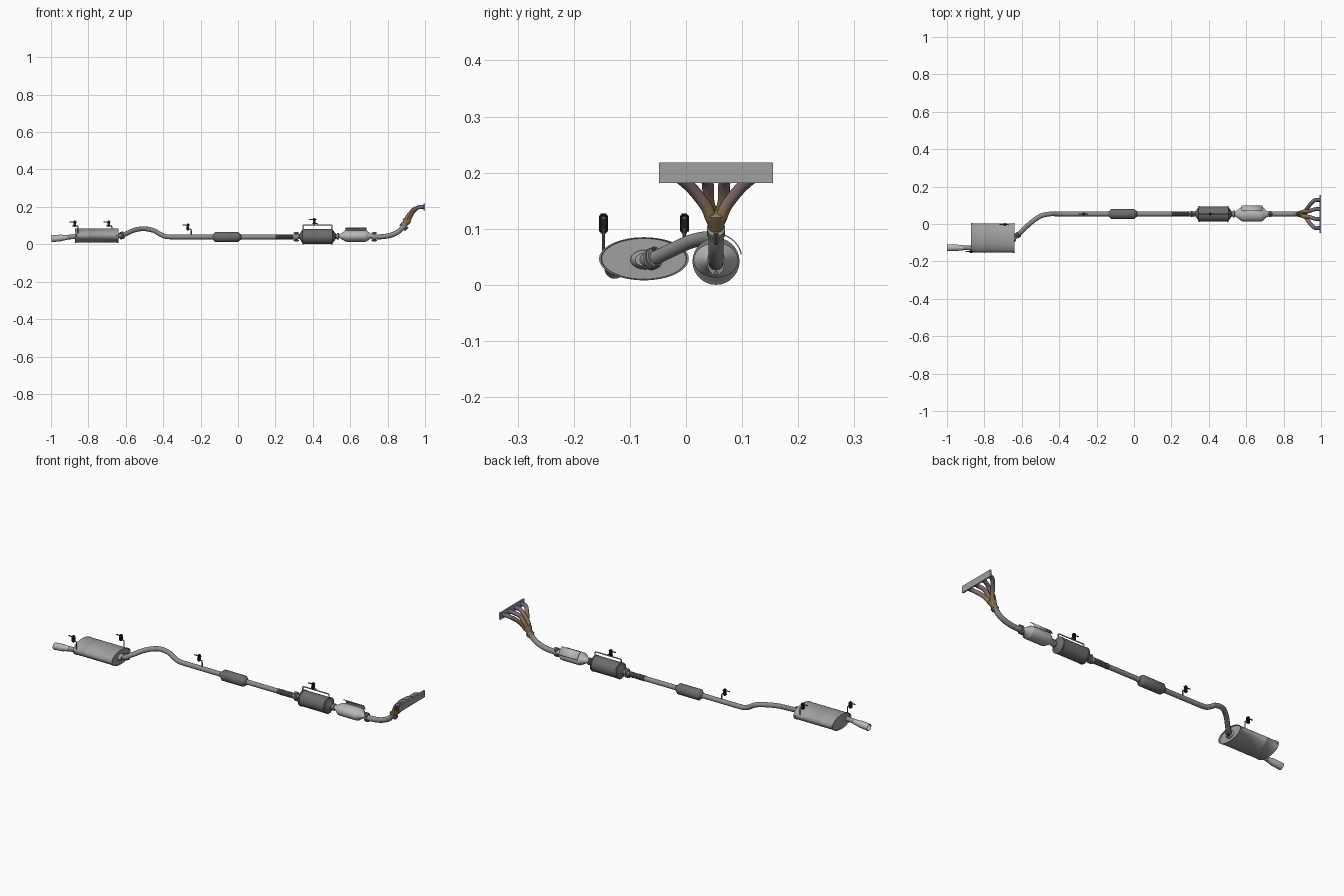
import bpy, bmesh, math
from mathutils import Vector

if "Cube" in bpy.data.objects:
    bpy.data.objects.remove(bpy.data.objects["Cube"])

def material(name, c):
    m = bpy.data.materials.new(name)
    m.diffuse_color = (*c, 1)
    m.use_nodes = True
    m.node_tree.nodes["Principled BSDF"].inputs["Base Color"].default_value = m.diffuse_color
    return m

STEEL = material("pipe steel", (0.27, 0.27, 0.265))
LIGHT = material("bright steel", (0.48, 0.48, 0.47))
SATIN = material("satin steel", (0.35, 0.35, 0.345))
DARK = material("dark steel", (0.15, 0.15, 0.15))
BLACK = material("black rubber", (0.012, 0.012, 0.013))
BLUE = material("heat blue", (0.14, 0.13, 0.25))
MAUVE = material("heat mauve", (0.23, 0.15, 0.16))
BRONZE = material("heat bronze", (0.28, 0.19, 0.09))
X, Y, Z = Vector((1, 0, 0)), Vector((0, 1, 0)), Vector((0, 0, 1))
CY = 0.0535  # y of the main pipe line

def finish(name, bm, mats, rule=None, angle=35):
    bmesh.ops.recalc_face_normals(bm, faces=bm.faces)
    for f in bm.faces:
        f.smooth = True
        if rule:
            f.material_index = rule(f.calc_center_median())
    me = bpy.data.meshes.new(name)
    bm.to_mesh(me)
    bm.free()
    for m in mats:
        me.materials.append(m)
    me.set_sharp_from_angle(angle=math.radians(angle))
    ob = bpy.data.objects.new(name, me)
    bpy.context.collection.objects.link(ob)
    return ob

def sweep(name, pts, radii, mats, sides=24, sc=(1, 1), axis=None, rule=None):
    """Skin rings of the given radii along points, closing both ends."""
    pts = [Vector(p) for p in pts]
    if not isinstance(radii, (list, tuple)):
        radii = [radii] * len(pts)
    bm, rings = bmesh.new(), []
    for i, p in enumerate(pts):
        t = axis or (pts[min(i + 1, len(pts) - 1)] - pts[max(i - 1, 0)])
        t = t.normalized()
        s = Y.copy() if abs(t.z) > 0.99 else Z.cross(t).normalized()
        u = t.cross(s)
        rings.append([bm.verts.new(p + s * radii[i] * sc[0] * math.cos(a) + u * radii[i] * sc[1] * math.sin(a))
                      for a in (2 * math.pi * k / sides for k in range(sides))])
    for a, b in zip(rings, rings[1:]):
        for k in range(sides):
            j = (k + 1) % sides
            bm.faces.new((a[k], a[j], b[j], b[k]))
    bm.faces.new(rings[0])
    bm.faces.new(rings[-1])
    return finish(name, bm, mats if isinstance(mats, list) else [mats], rule)

def lathe(name, prof, c, mat, axis=X, **kw):
    """Turned part: profile of (distance along axis, radius) from c."""
    axis = axis.normalized()
    return sweep(name, [Vector(c) + axis * d for d, r in prof], [r for d, r in prof], mat, axis=axis, **kw)

def smooth_path(pts, n=7):
    p = [Vector(q) for q in pts]
    p = [2 * p[0] - p[1]] + p + [2 * p[-1] - p[-2]]
    out = []
    for a, b, c, d in zip(p, p[1:], p[2:], p[3:]):
        for i in range(n):
            t = i / n
            out.append(0.5 * (2 * b + (c - a) * t + (2 * a - 5 * b + 4 * c - d) * t * t + (3 * b - a - 3 * c + d) * t ** 3))
    return out + [p[-2]]

def box(name, lo, hi, mat, bevel=0.0):
    bm = bmesh.new()
    bmesh.ops.create_cube(bm, size=1)
    for v in bm.verts:
        v.co = [(l + h) / 2 + q * (h - l) for l, h, q in zip(lo, hi, v.co)]
    if bevel:
        bmesh.ops.bevel(bm, geom=bm.edges[:], offset=bevel, segments=3, affect='EDGES')
    return finish(name, bm, [mat])

def flange(name, c, axis=X, h=0.02):
    """Two-bolt oval joint: a pair of plates with bolts above and below."""
    axis = axis.normalized()
    up = axis.cross(Z.cross(axis).normalized())
    for d in (-0.0045, 0.0045):
        lathe(name + "_plate", [(d - 0.003, 1), (d + 0.003, 1)], c, STEEL, axis, sc=(0.016, h + 0.004))
    for s in (-1, 1):
        b = Vector(c) + up * s * h
        lathe(name + "_bolt", [(-0.014, 0.003), (-0.009, 0.003), (-0.009, 0.005), (0.009, 0.005),
                               (0.009, 0.003), (0.014, 0.003)], b, DARK, axis, sides=8)

def hanger(name, x, y, top, base):
    """Rubber mount with an upper body pin and a bent lower rod."""
    box(name + "_rubber", (x - 0.007, y - 0.008, top - 0.035), (x + 0.007, y + 0.008, top), BLACK, 0.003)
    sweep(name + "_pin", [(x - 0.028, y, top - 0.008), (x + 0.011, y, top - 0.008)], 0.003, DARK, 10)
    zl = top - 0.028
    sweep(name + "_rod", smooth_path([(x - 0.011, y, zl), (x + 0.01, y, zl), (x + 0.016, y, zl - 0.003),
                                      (x + 0.018, y, zl - 0.01), (x + 0.018, y, base)], 4), 0.003, DARK, 10)

# exhaust manifold: head flange and four heat-tinted runners
box("head_flange", (0.992, -0.048, 0.182), (1.0, 0.155, 0.218), SATIN)
for i, off in enumerate((-0.076, -0.026, 0.026, 0.076)):
    s = 1 if off > 0 else -1
    up = 0.005 if abs(off) < 0.05 else -0.005
    path = smooth_path([(0.904 - up, CY + s * 0.009, 0.124 + up), (0.914 - up, CY + s * 0.011 + off * 0.1, 0.146 + up),
                        (0.936, CY + off * 0.58, 0.178 + up), (0.964, CY + off * 0.95, 0.197), (0.994, CY + off, 0.2)])
    sweep("runner_%d" % (i + 1), path, 0.0105, [BLUE, MAUVE, BRONZE], 16,
          rule=lambda c: 0 if c.x > 0.962 else 1 if c.x > 0.928 else 2)

# collector below the runners
cdir = Vector((0.5, 0, 0.87))
lathe("collector", [(0, 0.0135), (0.012, 0.0145), (0.03, 0.021), (0.04, 0.022), (0.042, 0.019)],
      (0.886, CY, 0.096), BRONZE, cdir)
flange("collector_joint", (0.887, CY, 0.096), Vector((0.7, 0, 0.7)), 0.018)

# downpipe
sweep("downpipe", smooth_path([(0.715, CY, 0.04), (0.76, CY, 0.04), (0.81, CY, 0.047), (0.855, CY, 0.066),
                               (0.888, CY, 0.098)]), 0.0135, STEEL)
flange("front_joint", (0.728, CY, 0.041))

# catalytic converter with a curved heat shield on the far upper side
lathe("converter", [(0.53, 0.33), (0.545, 0.36), (0.575, 0.95), (0.582, 1), (0.68, 1), (0.687, 0.95), (0.71, 0.4), (0.722, 0.35)],
      (0, CY, 0.044), LIGHT, sc=(0.04, 0.031))
bm = bmesh.new()
arc = [math.radians(12 + 58 * k / 10) for k in range(11)]
rows = [[bm.verts.new((x, CY + 0.047 * math.cos(a), 0.045 + 0.047 * math.sin(a))) for a in arc] for x in (0.575, 0.687)]
for k in range(10):
    bm.faces.new((rows[0][k], rows[0][k + 1], rows[1][k + 1], rows[1][k]))
shield = finish("heat_shield", bm, [LIGHT])
shield.modifiers.new("thickness", 'SOLIDIFY').thickness = 0.002
lathe("converter_outlet_collar", [(0.528, 0.0145), (0.53, 0.018), (0.538, 0.018), (0.54, 0.0145)], (0, CY, 0.043), STEEL)

# front resonator, with a rod bridge that carries a hanger
lathe("front_resonator", [(0.318, 0.0135), (0.33, 0.0145), (0.345, 0.037), (0.346, 0.042), (0.352, 0.042), (0.354, 0.0405),
                          (0.496, 0.0405), (0.498, 0.042), (0.504, 0.042), (0.505, 0.037), (0.522, 0.0145), (0.535, 0.0135)],
      (0, CY, 0.042), DARK, sides=28)
sweep("bridge_rod", [(0.347, CY, 0.078), (0.347, CY, 0.1), (0.351, CY, 0.104), (0.499, CY, 0.104), (0.503, CY, 0.1),
                     (0.503, CY, 0.078)], 0.003, STEEL, 10)
hanger("bridge_hanger", 0.408, CY, 0.14, 0.102)
flange("rear_joint", (0.311, CY, 0.04))

# ribbed flexible section
ribs = [(0.2, 0.0125)]
for k in range(12):
    ribs += [(0.204 + k * 0.008, 0.0145), (0.208 + k * 0.008, 0.0125)]
lathe("flex_section", ribs, (0, CY, 0.039), DARK, sides=20)

# mid pipe, bending up and across to the rear muffler
sweep("mid_pipe", [(0.32, CY, 0.039), (0.0, CY, 0.039)], 0.0125, STEEL)
sweep("rear_pipe", [(0.0, CY, 0.039)] + smooth_path([
    (-0.34, CY, 0.039), (-0.385, CY, 0.041), (-0.415, CY, 0.053), (-0.45, CY, 0.073), (-0.5, 0.042, 0.083),
    (-0.55, 0.008, 0.077), (-0.595, -0.034, 0.058), (-0.62, -0.058, 0.047), (-0.645, -0.076, 0.044)]), 0.0125, STEEL)
hanger("mid_hanger", -0.268, CY, 0.11, 0.045)

# mid resonator
lathe("mid_resonator", [(-0.142, 0.0135), (-0.135, 0.0145), (-0.122, 0.027), (-0.12, 0.028), (0.0, 0.028),
                        (0.002, 0.027), (0.015, 0.0145), (0.022, 0.0135)], (0, CY, 0.039), DARK, sides=24)

# rear muffler: oval can with rolled rims, a seam and recessed ends
MC = (0, -0.075, 0.0465)
lathe("muffler", [(-0.867, 0.2), (-0.866, 0.9), (-0.866, 0.94), (-0.872, 0.96), (-0.872, 1), (-0.865, 1), (-0.862, 0.97),
                  (-0.804, 0.97), (-0.802, 0.985), (-0.796, 0.985), (-0.794, 0.97), (-0.65, 0.97), (-0.647, 1),
                  (-0.64, 1), (-0.64, 0.96), (-0.646, 0.94), (-0.646, 0.9), (-0.645, 0.2)],
      MC, SATIN, sides=48, sc=(0.08, 0.0385))
lathe("muffler_inlet_collar", [(-0.647, 0.022), (-0.64, 0.021), (-0.632, 0.0145)], (0, -0.073, 0.045), SATIN, sc=(1.2, 0.8))
flange("muffler_joint", (-0.621, -0.059, 0.047), Vector((0.75, 0.62, 0.25)), 0.015)
hanger("muffler_hanger_left", -0.873, -0.147, 0.127, 0.052)
hanger("muffler_hanger_right", -0.692, -0.003, 0.127, 0.052)

# tail pipe and open flared tip
tip_dir = Vector((-1, 0, -0.09))
lathe("tail_pipe", [(-0.01, 0.0125), (0.06, 0.0125)], (-0.865, -0.127, 0.042), STEEL, tip_dir)
lathe("exhaust_tip", [(0, 0.0135), (0.018, 0.0145), (0.032, 0.0175), (0.085, 0.0185), (0.085, 0.0165), (0.03, 0.0155)],
      (-0.913, -0.127, 0.037), LIGHT, tip_dir)
lathe("tip_bore", [(0, 0.0157), (0.002, 0.0157)], (-0.946, -0.127, 0.034), BLACK, tip_dir)
